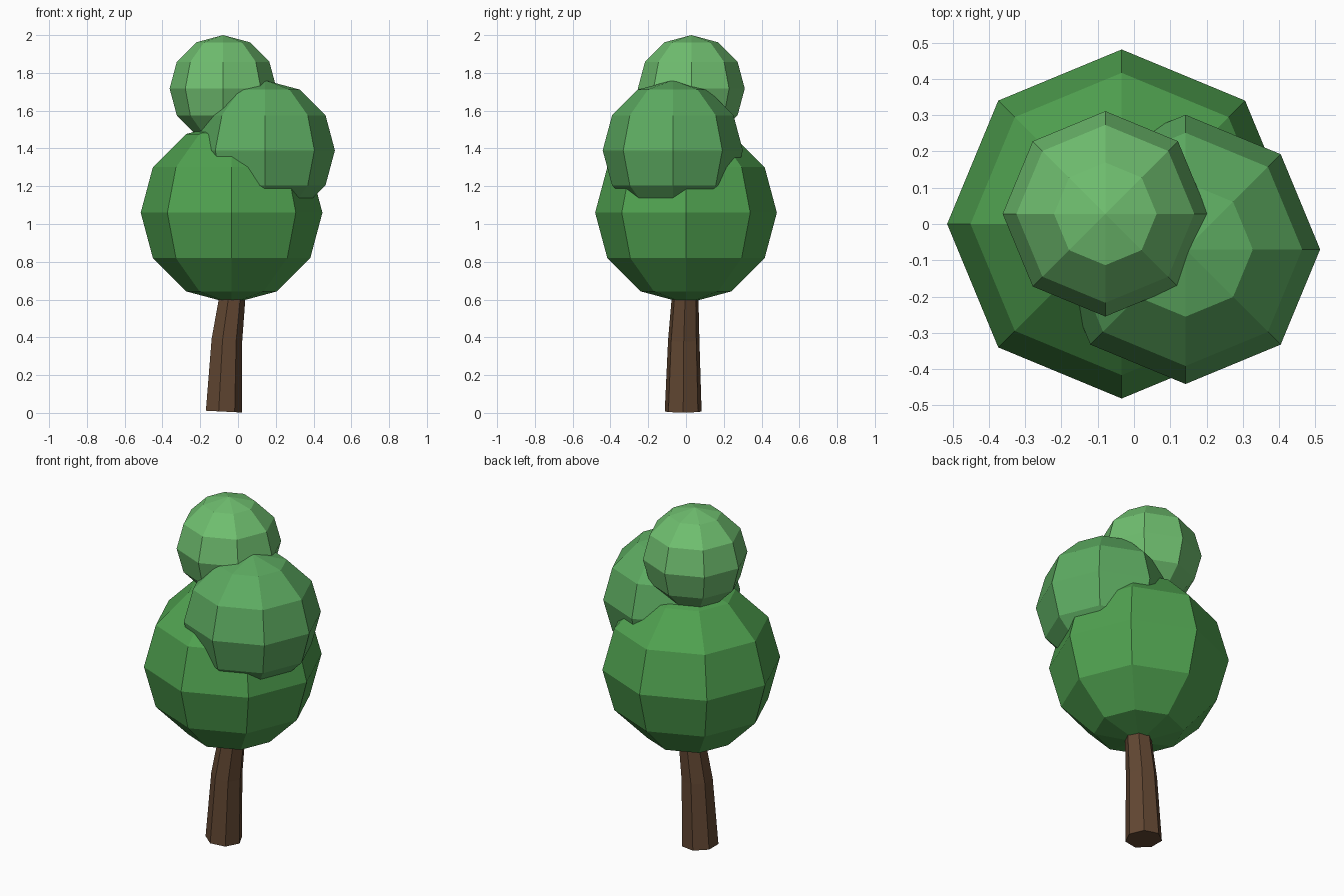
import bpy, bmesh
from math import cos, sin, tau
from mathutils import Vector

if "Cube" in bpy.data.objects:
    bpy.data.objects.remove(bpy.data.objects["Cube"])


def material(name, rgb):
    mat = bpy.data.materials.new(name)
    mat.diffuse_color = (*rgb, 1)
    mat.use_nodes = True
    mat.node_tree.nodes["Principled BSDF"].inputs["Base Color"].default_value = mat.diffuse_color
    return mat


def foliage(name, centre, radius, rgb):
    bpy.ops.mesh.primitive_uv_sphere_add(segments=8, ring_count=6,
                                         radius=radius, location=centre)
    ob = bpy.context.object
    ob.name = name
    ob.data.materials.append(material(name + "_green", rgb))


# Three overlapping low-poly leaf balls, lighter towards the top
foliage("lower_foliage", (-0.034, 0, 1.06), 0.481, (0.08, 0.36, 0.08))
foliage("middle_foliage", (0.142, -0.07, 1.39), 0.371, (0.11, 0.41, 0.12))
foliage("top_foliage", (-0.079, 0.028, 1.717), 0.283, (0.16, 0.52, 0.16))

# Bent, tapering seven-sided trunk: centre, radius, lean of each ring
SIDES = 7
rings = [((-0.08, -0.015, 0.007), 0.1, 0.05),
         ((-0.063, -0.012, 0.385), 0.085, 0.09),
         ((-0.026, -0.003, 0.67), 0.069, 0.13)]
bm = bmesh.new()
loops = []
for centre, r, lean in rings:
    loops.append([bm.verts.new(Vector(centre) + Vector((
        r * cos(tau * i / SIDES), r * sin(tau * i / SIDES),
        -lean * r * cos(tau * i / SIDES)))) for i in range(SIDES)])
for low, high in zip(loops, loops[1:]):
    for i in range(SIDES):
        j = (i + 1) % SIDES
        bm.faces.new((low[i], low[j], high[j], high[i]))
bm.faces.new(loops[0][::-1])
bm.faces.new(loops[-1])
mesh = bpy.data.meshes.new("trunk")
bm.to_mesh(mesh)
bm.free()
mesh.materials.append(material("bark", (0.12, 0.062, 0.032)))
bpy.context.collection.objects.link(bpy.data.objects.new("trunk", mesh))
